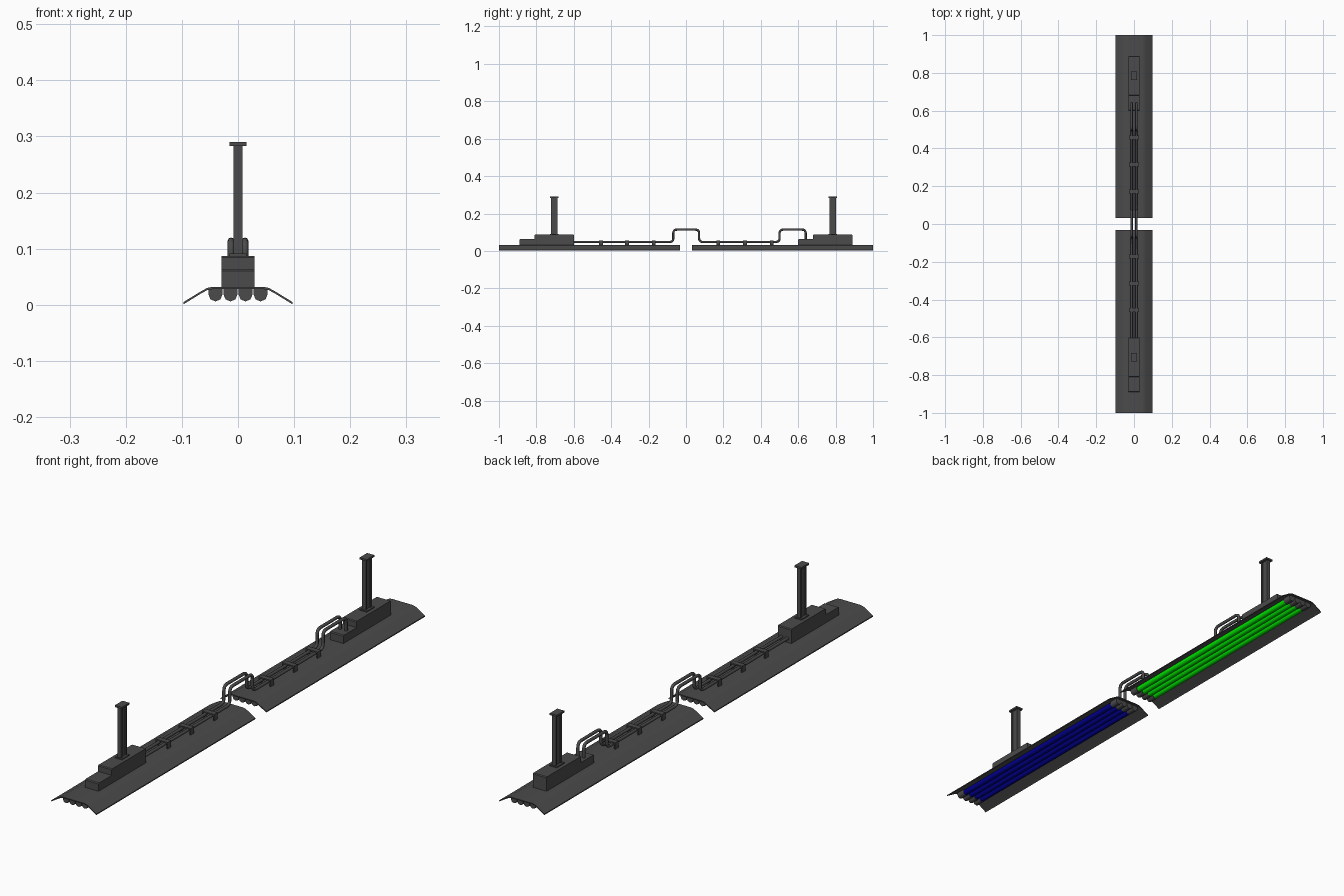
import bpy
import bmesh
from mathutils import Vector

cube = bpy.data.objects.get("Cube")
if cube:
    bpy.data.objects.remove(cube)


def material(name, rgb):
    m = bpy.data.materials.new(name)
    m.use_nodes = True
    m.diffuse_color = (*rgb, 1)
    m.node_tree.nodes["Principled BSDF"].inputs["Base Color"].default_value = (*rgb, 1)
    return m


GREY = material("dark grey", (0.07, 0.07, 0.07))
GREEN = material("green", (0.0, 0.75, 0.0))
BLUE = material("navy blue", (0.0, 0.0, 0.28))


def finish(name, bm, mat, smooth=False):
    bmesh.ops.recalc_face_normals(bm, faces=bm.faces)
    mesh = bpy.data.meshes.new(name)
    bm.to_mesh(mesh)
    bm.free()
    mesh.materials.append(mat)
    ob = bpy.data.objects.new(name, mesh)
    bpy.context.collection.objects.link(ob)
    if smooth:
        bpy.ops.object.select_all(action='DESELECT')
        ob.select_set(True)
        bpy.context.view_layer.objects.active = ob
        bpy.ops.object.shade_smooth_by_angle()
    return ob


def extrude(name, points, move, mat=GREY, smooth=False):
    """Closed solid from a planar outline swept along a vector."""
    bm = bmesh.new()
    face = bm.faces.new([bm.verts.new(p) for p in points])
    new = bmesh.ops.extrude_face_region(bm, geom=[face])["geom"]
    verts = [v for v in new if isinstance(v, bmesh.types.BMVert)]
    bmesh.ops.translate(bm, verts=verts, vec=move)
    return finish(name, bm, mat, smooth)


def box(name, x, y, z):
    outline = [(x[0], y[0], z[0]), (x[1], y[0], z[0]), (x[1], y[1], z[0]), (x[0], y[1], z[0])]
    return extrude(name, outline, (0, 0, z[1] - z[0]))


def rod(name, path, radius, mat=GREY, bend=0.0, sides=2):
    """Round bar along a path, with rounded corners."""
    pts = [Vector(p) for p in path]
    line = [pts[0]]
    for a, b, c in zip(pts, pts[1:], pts[2:]):
        start = b + (a - b).normalized() * bend
        end = b + (c - b).normalized() * bend
        for i in range(6):
            t = i / 5
            line.append(start * (1 - t) ** 2 + b * 2 * t * (1 - t) + end * t * t)
    line.append(pts[-1])
    curve = bpy.data.curves.new(name, 'CURVE')
    curve.dimensions = '3D'
    curve.bevel_depth = radius
    curve.bevel_resolution = sides
    curve.use_fill_caps = True
    spline = curve.splines.new('POLY')
    spline.points.add(len(line) - 1)
    for p, co in zip(spline.points, line):
        p.co = (*co, 1)
    curve.materials.append(mat)
    ob = bpy.data.objects.new(name, curve)
    bpy.context.collection.objects.link(ob)
    return ob


# Reflector outline: right half of the upper skin, mirrored and thickened
half = [(0.045, 0.032), (0.055, 0.030), (0.066, 0.024), (0.097, 0.005)]
skin = [(-x, z) for x, z in reversed(half)] + half


def lamp(label, y0, y1, housing_y, colour):
    outline = [(x, y0, z) for x, z in skin] + [(x, y0, z - 0.004) for x, z in reversed(skin)]
    extrude(label + "_reflector", outline, (0, y1 - y0, 0), smooth=True)

    # Four tubes with end sockets
    for i in range(4):
        x = (i - 1.5) * 0.0268
        tag = f"_{i + 1}"
        rod(label + "_tube" + tag, [(x, y0 + 0.03, 0.0185), (x, y1 - 0.03, 0.0185)],
            0.011, colour)
        for end, a, b in (("front", y0 + 0.01, y0 + 0.045), ("back", y1 - 0.045, y1 - 0.01)):
            rod(f"{label}_{end}_socket{tag}", [(x, a, 0.0185), (x, b, 0.0185)], 0.0125)
            box(f"{label}_{end}_socket_mount{tag}", (x - 0.0125, x + 0.0125), (a, b),
                (0.0185, 0.029))

    # Stepped ballast housing
    h = housing_y
    side = [(0, 0.030), (0, 0.060), (0.004, 0.063), (0.08, 0.063), (0.08, 0.084),
            (0.083, 0.087), (0.287, 0.087), (0.29, 0.084), (0.29, 0.030)]
    extrude(label + "_housing", [(-0.029, h + y, z) for y, z in side], (0.058, 0, 0))

    # Mounting post of channelled section, with a foot and a cap
    c = h + 0.185
    quarter = [(0.008, 0.018), (0.008, 0.011), (0.005, 0.011)]
    right = quarter + [(x, -y) for x, y in reversed(quarter)]
    section = right + [(-x, -y) for x, y in right]
    extrude(label + "_post", [(x, c + y, 0.086) for x, y in section], (0, 0, 0.2))
    box(label + "_post_foot", (-0.015, 0.015), (c - 0.023, c + 0.023), (0.086, 0.091))
    box(label + "_post_cap", (-0.015, 0.015), (c - 0.023, c + 0.023), (0.283, 0.290))


lamp("front_lamp", -1.0, -0.033, -0.89, BLUE)
lamp("back_lamp", 0.033, 1.0, 0.60, GREEN)

# Twin conduits looping over the gap and into the back housing
LOW, HIGH = 0.048, 0.114
route = [(-0.61, LOW), (-0.068, LOW), (-0.068, HIGH), (0.07, HIGH), (0.07, LOW),
         (0.50, LOW), (0.50, HIGH), (0.64, HIGH), (0.64, 0.06)]
for name, x in (("right_conduit", -0.0125), ("left_conduit", 0.0125)):
    rod(name, [(x, y, z) for y, z in route], 0.006, bend=0.02)

# Conduit saddles: a bridge with two legs
for i, y in enumerate((-0.455, -0.315, -0.172, 0.172, 0.315, 0.458)):
    span = (y - 0.01, y + 0.01)
    box(f"saddle_bridge_{i + 1}", (-0.026, 0.026), span, (0.052, 0.057))
    for name, x in (("right", -0.0235), ("left", 0.0235)):
        box(f"saddle_{name}_leg_{i + 1}", (x - 0.0025, x + 0.0025), span, (0.031, 0.053))
